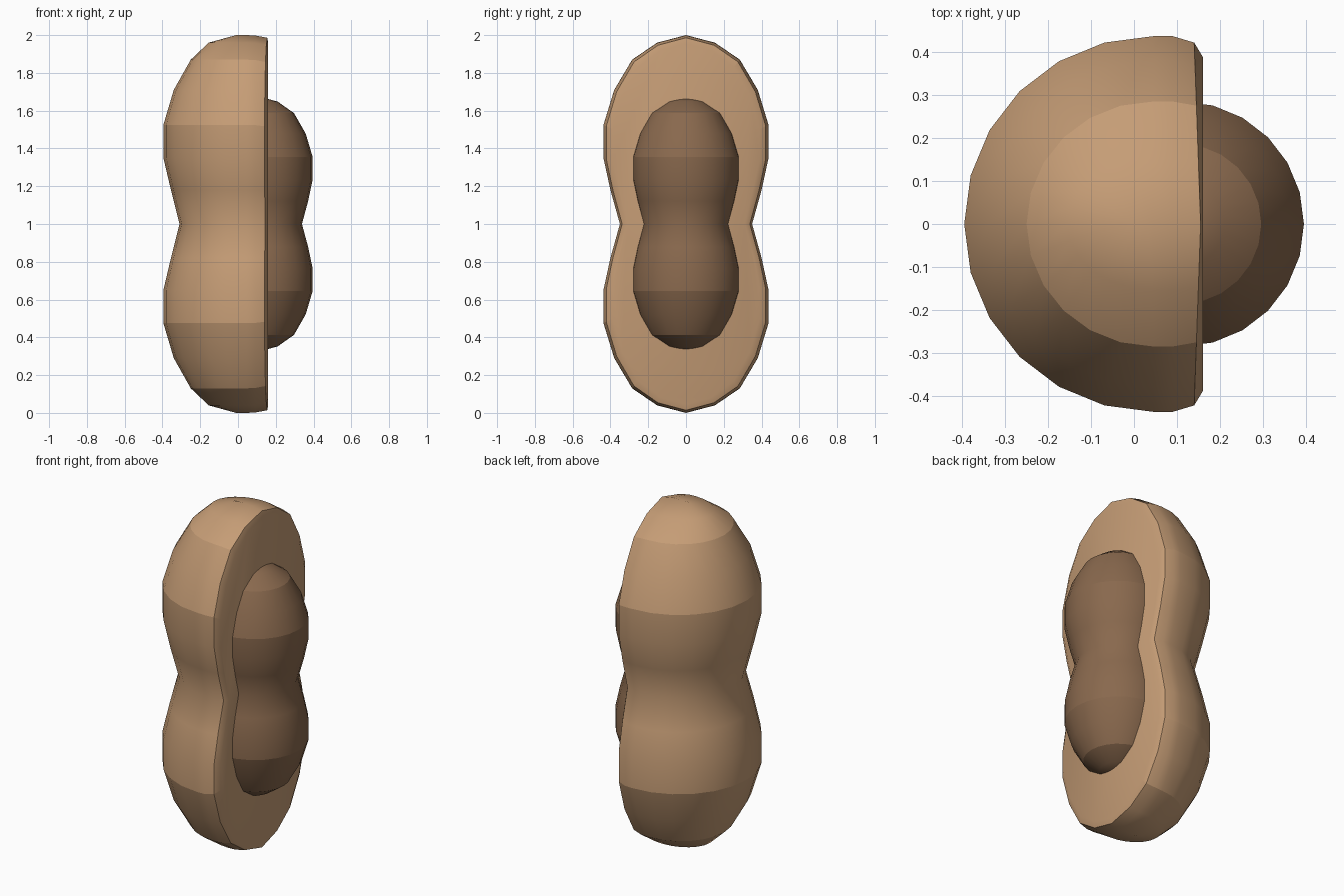
import bpy, bmesh, math

if "Cube" in bpy.data.objects:
    bpy.data.objects.remove(bpy.data.objects["Cube"])

# Half profile of the peanut, bottom to waist: (z, half width in y, reach towards -x)
HALF = [(0, 0, 0.01), (0.04, 0.153, 0.155), (0.13, 0.285, 0.25), (0.29, 0.38, 0.34),
        (0.475, 0.437, 0.395), (0.65, 0.437, 0.395), (0.82, 0.40, 0.355), (1.0, 0.35, 0.31)]
PROFILE = HALF + [(2 - z, w, r) for z, w, r in HALF[-2::-1]]
CREASES = (2, 4, len(PROFILE) - 3, len(PROFILE) - 5)


def material(name, colour):
    mat = bpy.data.materials.new(name)
    mat.diffuse_color = (*colour, 1)
    mat.use_nodes = True
    mat.node_tree.nodes["Principled BSDF"].inputs["Base Color"].default_value = mat.diffuse_color
    return mat


def loft(name, rows, mat, cap=False, closed=False, sharp_cols=()):
    bm = bmesh.new()
    grid = [[bm.verts.new(p) for p in row] for row in rows]
    n = len(grid[0])
    for a, b in zip(grid, grid[1:]):
        for i in range(n if closed else n - 1):
            j = (i + 1) % n
            bm.faces.new((a[i], a[j], b[j], b[i]))
    if cap:
        bm.faces.new([r[0] for r in grid] + [r[-1] for r in reversed(grid)])
    for f in bm.faces:
        f.smooth = True
    # Visible creases along chosen rows and columns
    for k in CREASES:
        for i in range(n if closed else n - 1):
            e = bm.edges.get((grid[k][i], grid[k][(i + 1) % n]))
            if e:
                e.smooth = False
    for c in sharp_cols:
        for a, b in zip(grid, grid[1:]):
            bm.edges.get((a[c], b[c])).smooth = False
    bmesh.ops.remove_doubles(bm, verts=bm.verts, dist=0.0005)
    bmesh.ops.dissolve_degenerate(bm, edges=bm.edges, dist=0.0001)
    bmesh.ops.recalc_face_normals(bm, faces=bm.faces)
    me = bpy.data.meshes.new(name)
    bm.to_mesh(me)
    bm.free()
    me.materials.append(mat)
    ob = bpy.data.objects.new(name, me)
    bpy.context.collection.objects.link(ob)
    return ob


# Half shell: rounded back, short straight sides, bevelled rim and flat cut face
X0 = 0.045
shell_rows = []
for z, w, reach in PROFILE:
    rim_x = 0.14 + 0.015 * (1 - w / 0.437)
    side = [(0.16, 0.89 * w, 0.955), (rim_x, 0.966 * w, 0.986), (0.09, w, 0.998)]
    left = [(x, -y, 1 + (z - 1) * s) for x, y, s in side]
    back = []
    for i in range(13):
        t = math.radians(-90 + 15 * i)
        back.append((X0 - (X0 + reach) * math.cos(t), w * math.sin(t), z))
    right = [(x, -y, zz) for x, y, zz in reversed(left)]
    shell_rows.append(left + back + right)
loft("half_shell", shell_rows, material("light tan", (0.56, 0.335, 0.18)),
     cap=True, sharp_cols=(1, len(shell_rows[0]) - 2))

# Kernel: the same profile, smaller and fully round
kernel_rows = [[(0.11 + 0.653 * w * math.cos(math.tau * i / 24),
                 0.653 * w * math.sin(math.tau * i / 24),
                 1 + (z - 1) * 0.675) for i in range(24)] for z, w, _ in PROFILE]
loft("kernel", kernel_rows, material("brown", (0.25, 0.14, 0.075)), closed=True)
